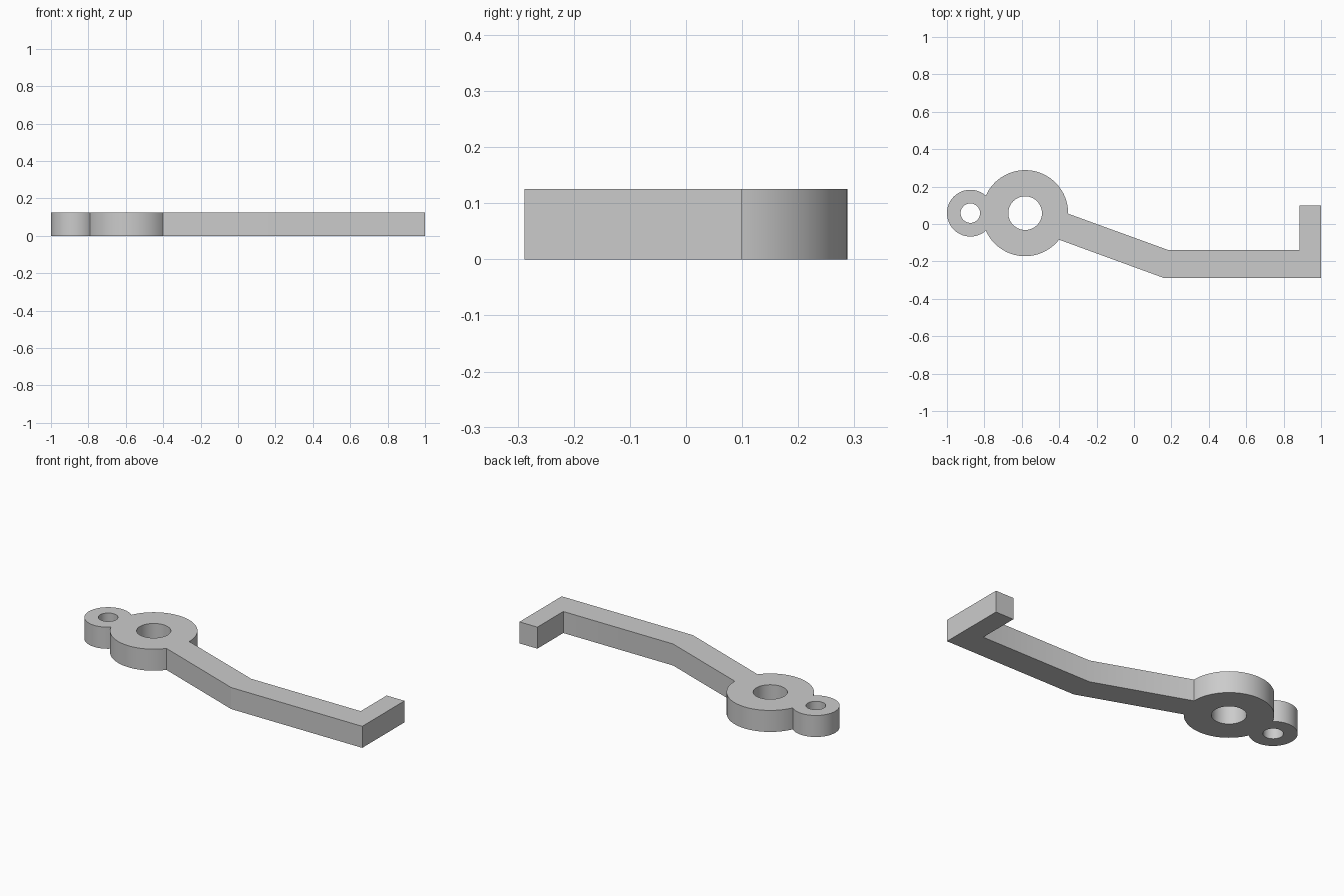
import bpy
from math import acos, atan2, cos, sin, pi, radians

cube = bpy.data.objects.get("Cube")
if cube:
    bpy.data.objects.remove(cube, do_unlink=True)

HEIGHT = 0.125
HUB, HUB_R, HUB_BORE = (-0.582, 0.058), 0.23, 0.09
EYE, EYE_R, EYE_BORE = (-0.875, 0.058), 0.125, 0.052


def arc(centre, radius, start, end, steps):
    """Points on an arc, both ends included."""
    angles = [start + (end - start) * i / steps for i in range(steps + 1)]
    return [(centre[0] + radius * cos(a), centre[1] + radius * sin(a)) for a in angles]


def circle(centre, radius, steps=64):
    return arc(centre, radius, 0, 2 * pi, steps)[:-1]


# Angles where the hub and the small eye meet
d = HUB[0] - EYE[0]
hub_cut = pi - acos((d * d + HUB_R**2 - EYE_R**2) / (2 * d * HUB_R))
eye_cut = acos((d * d + EYE_R**2 - HUB_R**2) / (2 * d * EYE_R))

# Bent arm with an upturned end, from the hub's lower right round to its right
arm = [(-0.402, -0.083), (0.158, -0.288), (1, -0.288), (1, 0.10),
       (0.885, 0.10), (0.885, -0.138), (0.18, -0.138), (-0.352, 0.055)]
start = atan2(arm[-1][1] - HUB[1], arm[-1][0] - HUB[0])
end = atan2(arm[0][1] - HUB[1], arm[0][0] - HUB[0])

# Whole outline, anticlockwise
outline = arm[1:-1]
outline += arc(HUB, HUB_R, start, hub_cut, 48)
outline += arc(EYE, EYE_R, eye_cut, 2 * pi - eye_cut, 48)[1:-1]
outline += arc(HUB, HUB_R, 2 * pi - hub_cut, 2 * pi + end, 40)

# Filled profile with the two bores, extruded to the plate's thickness
profile = bpy.data.curves.new("lever_profile", "CURVE")
profile.dimensions = "2D"
profile.fill_mode = "BOTH"
profile.extrude = HEIGHT / 2
for loop in (outline, circle(HUB, HUB_BORE), circle(EYE, EYE_BORE)):
    spline = profile.splines.new("POLY")
    spline.points.add(len(loop) - 1)
    for point, (x, y) in zip(spline.points, loop):
        point.co = (x, y, 0, 1)
    spline.use_cyclic_u = True

lever = bpy.data.objects.new("lever_arm", profile)
lever.location.z = HEIGHT / 2
bpy.context.collection.objects.link(lever)
bpy.ops.object.select_all(action="DESELECT")
lever.select_set(True)
bpy.context.view_layer.objects.active = lever
bpy.ops.object.convert(target="MESH")
lever = bpy.context.object

# Weld the caps to the walls and smooth the round sides
bpy.ops.object.mode_set(mode="EDIT")
bpy.ops.mesh.select_all(action="SELECT")
bpy.ops.mesh.remove_doubles(threshold=0.0001)
bpy.ops.mesh.normals_make_consistent(inside=False)
bpy.ops.object.mode_set(mode="OBJECT")
bpy.ops.object.shade_smooth_by_angle(angle=radians(20))

# Plain grey
grey = bpy.data.materials.new("grey")
grey.use_nodes = True
colour = (0.6, 0.6, 0.6, 1)
grey.diffuse_color = colour
grey.node_tree.nodes["Principled BSDF"].inputs["Base Color"].default_value = colour
lever.data.materials.clear()
lever.data.materials.append(grey)
